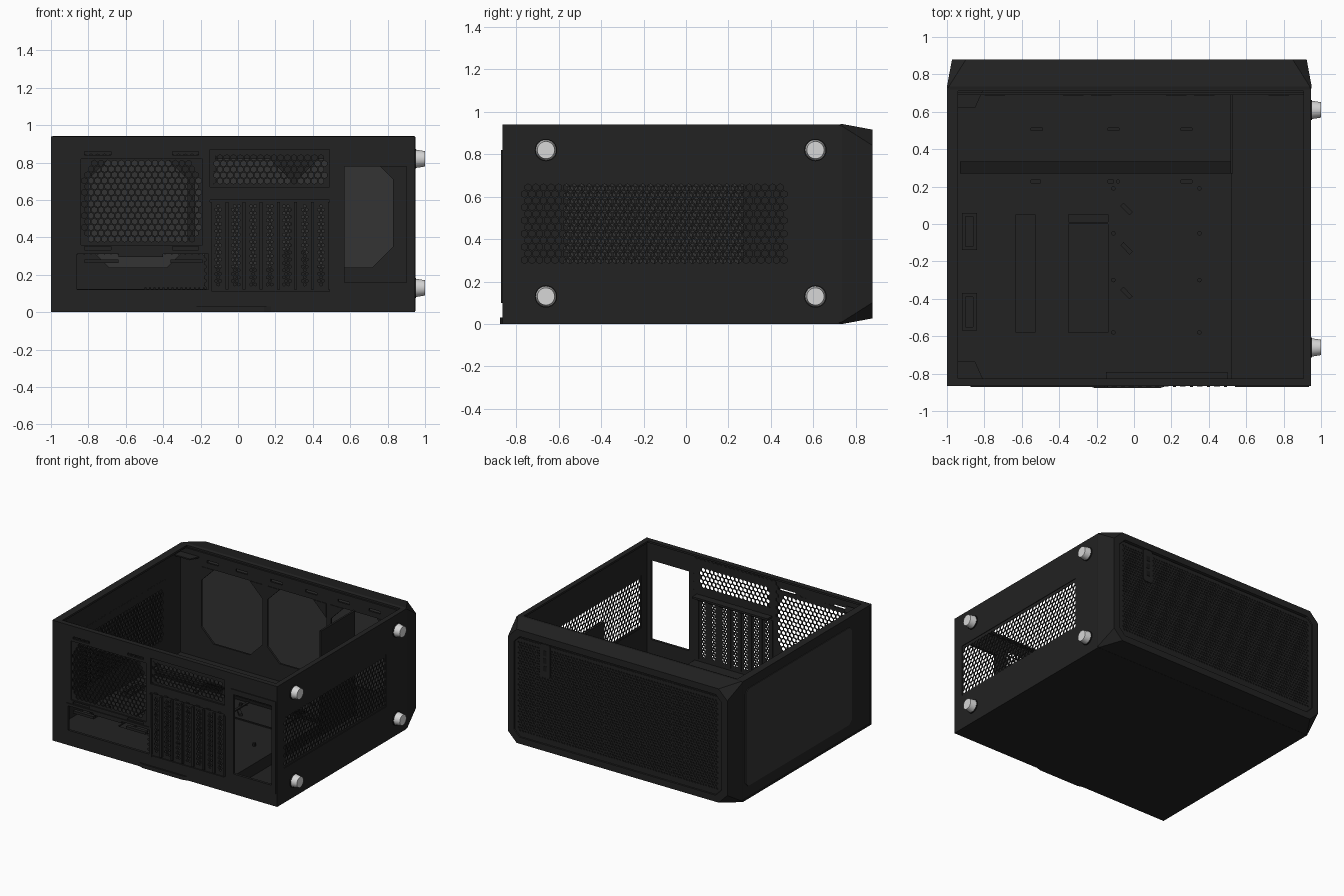
import bpy, bmesh, math
from mathutils import Vector

if "Cube" in bpy.data.objects:
    bpy.data.objects.remove(bpy.data.objects["Cube"])


def material(name, v):
    m = bpy.data.materials.new(name)
    m.diffuse_color = (v, v, v, 1)
    m.use_nodes = True
    m.node_tree.nodes["Principled BSDF"].inputs["Base Color"].default_value = m.diffuse_color
    return m


BLACK = material("black steel", 0.016)
DARK = material("dark backing", 0.009)
FILTER = material("grey filter", 0.034)
FOOT = material("pale foot", 0.68)


def place(axis, u, v, w):
    return {"x": (w, u, v), "y": (u, w, v), "z": (u, v, w)}[axis]


def finish(name, bm, mat):
    bmesh.ops.recalc_face_normals(bm, faces=bm.faces)
    me = bpy.data.meshes.new(name)
    bm.to_mesh(me)
    bm.free()
    me.materials.append(mat)
    ob = bpy.data.objects.new(name, me)
    bpy.context.collection.objects.link(ob)
    return ob


def thicken(bm, axis, th):
    ext = bmesh.ops.extrude_face_region(bm, geom=bm.faces[:], use_keep_orig=True)
    vs = [g for g in ext["geom"] if isinstance(g, bmesh.types.BMVert)]
    bmesh.ops.translate(bm, verts=vs, vec=Vector(place(axis, 0, 0, th)))


def panel(name, axis, pos, th, rect, holes=(), mat=BLACK):
    """Sheet u0,u1,v0,v1 with rectangular holes, thickened along its axis."""
    us = sorted({rect[0], rect[1], *[c for h in holes for c in h[:2]]})
    vs = sorted({rect[2], rect[3], *[c for h in holes for c in h[2:]]})
    bm = bmesh.new()
    grid = [[bm.verts.new(place(axis, u, v, pos)) for v in vs] for u in us]
    for i in range(len(us) - 1):
        for j in range(len(vs) - 1):
            cu, cv = (us[i] + us[i + 1]) / 2, (vs[j] + vs[j + 1]) / 2
            if not any(h[0] < cu < h[1] and h[2] < cv < h[3] for h in holes):
                bm.faces.new((grid[i][j], grid[i + 1][j], grid[i + 1][j + 1], grid[i][j + 1]))
    bmesh.ops.delete(bm, geom=[v for v in bm.verts if not v.link_faces], context="VERTS")
    thicken(bm, axis, th)
    return finish(name, bm, mat)


def box(name, x0, x1, y0, y1, z0, z1, mat=BLACK):
    return panel(name, "z", z0, z1 - z0, (x0, x1, y0, y1), mat=mat)


def poly(name, axis, pos, th, pts, mat=BLACK):
    bm = bmesh.new()
    bm.faces.new([bm.verts.new(place(axis, u, v, pos)) for u, v in pts])
    thicken(bm, axis, th)
    return finish(name, bm, mat)


def chamfered(u0, u1, v0, v1, c):
    return [(u0 + c, v0), (u1 - c, v0), (u1, v0 + c), (u1, v1 - c),
            (u1 - c, v1), (u0 + c, v1), (u0, v1 - c), (u0, v0 + c)]


def grille(name, axis, pos, th, rect, pitch, open_part=0.78, is_hole=None, mat=BLACK):
    """Honeycomb sheet; cells outside the rect or rule stay solid."""
    bm = bmesh.new()
    r = pitch / math.sqrt(3)
    u0, u1, v0, v1 = rect
    ring = [(math.sin(k * math.pi / 3), math.cos(k * math.pi / 3)) for k in range(6)]
    for j in range(-1, int((v1 - v0) / (1.5 * r)) + 2):
        for i in range(-1, int((u1 - u0) / pitch) + 2):
            cu, cv = u0 + (i + 0.5 * (j % 2)) * pitch, v0 + j * 1.5 * r
            outer = [bm.verts.new(place(axis, cu + a * r, cv + b * r, pos)) for a, b in ring]
            h = r * open_part
            inside = u0 + h * .8 < cu < u1 - h * .8 and v0 + h * .8 < cv < v1 - h * .8
            if inside and (is_hole is None or is_hole(cu, cv)):
                inner = [bm.verts.new(place(axis, cu + a * h, cv + b * h, pos)) for a, b in ring]
                for k in range(6):
                    n = (k + 1) % 6
                    bm.faces.new((outer[k], outer[n], inner[n], inner[k]))
            else:
                bm.faces.new(outer)
    bmesh.ops.remove_doubles(bm, verts=bm.verts, dist=0.0005)
    thicken(bm, axis, th)
    return finish(name, bm, mat)


# Solid lower panel with finger grip
box("lower_panel", -1, 0.945, -0.865, 0.73, 0, 0.012)
poly("panel_grip", "z", 0.0, 0.03, [(-0.26, -0.86), (-0.21, -0.877), (0.14, -0.877), (0.19, -0.86)])

# Port wall with vents, slots, power unit opening
fan, upper = (-0.84, -0.19, 0.36, 0.82), (-0.15, 0.49, 0.67, 0.87)
cards, ports, power = (-0.15, 0.49, 0.11, 0.60), (-0.86, -0.155, 0.12, 0.31), (0.57, 0.90, 0.16, 0.78)
slits = [(a, a + 0.14, z, z + 0.018) for a in (-0.82, -0.35) for z in (0.333, 0.84)]
panel("port_wall", "y", -0.865, 0.014, (-1, 0.945, 0.0, 0.94), [fan, upper, cards, ports, power] + slits)
grille("fan_vent", "y", -0.856, 0.006, fan, 0.036,
       is_hole=lambda u, v: abs(u + 0.515) + abs(v - 0.59) < 0.48)
grille("upper_vent", "y", -0.852, 0.006, upper, 0.036)
SLOT = 0.64 / 7
grille("card_covers", "y", -0.856, 0.006, cards, 0.022, 0.62,
       lambda u, v: 0.14 < v < 0.57 and 0.3 < ((u + 0.15) / SLOT) % 1 < 0.72)
for i in range(8):
    x = -0.15 + i * SLOT
    box("card_rib", x - 0.008, x + 0.008, -0.872, -0.845, 0.12, 0.59)
    if i < 7:
        box("card_tab", x + 0.03, x + 0.06, -0.87, -0.80, 0.60, 0.61)
box("card_ledge", -0.15, 0.5, -0.852, -0.79, 0.61, 0.625)
panel("power_frame", "y", -0.871, 0.008, (0.54, 0.935, 0.10, 0.82), [power])
panel("port_frame", "y", -0.871, 0.008, (-0.875, -0.14, 0.10, 0.33), [ports])
for x0, x1, z in ((-0.82, -0.64, 0.262), (-0.36, -0.19, 0.262), (-0.64, -0.40, 0.295)):
    box("port_lip", x0, x1, -0.868, -0.84, z, z + 0.02)

# Foot-side wall and its vent
low = (-0.78, 0.48, 0.27, 0.68)
panel("foot_wall", "x", 0.931, 0.014, (-0.865, 0.73, 0, 0.94), [low])
grille("foot_wall_vent", "x", 0.934, 0.006, low, 0.036)

# Opposite wall, vent and outer filter
side = (-0.58, 0.48, 0.26, 0.70)
panel("filter_wall", "x", -0.995, 0.014, (-0.865, 0.73, 0, 0.94), [side])
grille("filter_wall_vent", "x", -0.986, 0.006, side, 0.036)
poly("outer_filter", "x", -1.0, 0.006, chamfered(-0.62, 0.69, 0.10, 0.86, 0.03), FILTER)

# Open rim around the upper side
panel("upper_rim", "z", 0.925, 0.015, (-1, 0.945, -0.865, 0.73), [(-0.94, 0.905, -0.825, 0.71)])
for y, s in ((0.71, -1), (-0.825, 1)):
    poly("rim_gusset", "z", 0.88, 0.01,
         [(-0.985, y), (-0.81, y), (-0.85, y + s * 0.09), (-0.985, y + s * 0.09)])

# Inner tray with cutouts
tray_holes = [(-0.63, -0.53, -0.58, 0.05), (-0.36, -0.14, -0.58, 0.05)]
tray_holes += [(x, x + 0.06, y, y + 0.014) for x in (-0.55, -0.14, 0.25) for y in (0.50, 0.22)]
panel("inner_tray", "z", 0.09, 0.012, (-0.985, 0.52, -0.85, 0.69), tray_holes)
box("tray_edge", 0.505, 0.52, -0.85, 0.69, 0.01, 0.10)
for x in (-0.53, -0.36):
    box("tray_bar", x, x + 0.01, -0.58, 0.05, 0.10, 0.11)
panel("drive_plates", "z", 0.102, 0.008, (-0.5, 0.34, 0.0, 0.38),
      [(-0.49, -0.11, 0.01, 0.37), (-0.09, 0.33, 0.01, 0.37)])
for x in (-0.11, 0.35):
    for y in (-0.58, -0.3, -0.05, 0.19):
        bpy.ops.mesh.primitive_cylinder_add(vertices=8, radius=0.012, depth=0.03, location=(x, y, 0.112))
        ob = bpy.context.object
        ob.name = "standoff"
        ob.data.materials.append(BLACK)
for y in (-0.37, -0.13, 0.08):
    ob = box("cable_loop", -0.035, 0.035, -0.012, 0.012, 0, 0.02)
    ob.location, ob.rotation_euler = (-0.04, y, 0.10), (0, 0, -0.8)
for y in (-0.47, -0.04):
    panel("wall_clip", "z", 0.102, 0.02, (-0.92, -0.84, y - 0.1, y + 0.1), [(-0.90, -0.86, y - 0.08, y + 0.08)])

# Ribbed cable strip and drive screen
box("cable_strip", -0.93, 0.52, 0.27, 0.335, 0.10, 0.125, DARK)
for i in range(36):
    x = -0.5 + i * 0.024
    box("cable_rib", x, x + 0.01, 0.275, 0.33, 0.125, 0.132, DARK)
box("drive_screen", 0.515, 0.53, 0.27, 0.69, 0.01, 0.83)

# Inner fan wall with three eight-sided openings
fans = [(-0.80, -0.27, 0.24, 0.82), (-0.23, 0.28, 0.24, 0.82), (0.32, 0.83, 0.24, 0.82)]
wall_slots = [(x, x + 0.10, 0.86, 0.88) for x in (-0.75, -0.5, -0.2, 0.1, 0.38, 0.65)]
panel("fan_wall", "y", 0.69, 0.014, (-0.985, 0.935, 0.01, 0.93), fans + wall_slots)
C = 0.11
for u0, u1, v0, v1 in fans:
    for u, du in ((u0, C), (u1, -C)):
        for v, dv in ((v0, C), (v1, -C)):
            poly("fan_corner", "y", 0.686, 0.016, [(u, v), (u + du, v), (u, v + dv)])

# Tapered face shell with recessed front
rings = [(0.72, 0.0, 0.004), (0.735, -0.003, 0.01), (0.88, 0.024, 0.075), (0.88, 0.075, 0.05), (0.862, 0.08, 0.05)]
bm = bmesh.new()
loops = []
for y, inset, cut in rings:
    pts = chamfered(-0.997 + inset, 0.947 - inset, 0.003 + inset, 0.94 - inset, cut)
    loops.append([bm.verts.new((u, y, v)) for u, v in pts])
for a, b in zip(loops, loops[1:]):
    for k in range(8):
        n = (k + 1) % 8
        bm.faces.new((a[k], a[n], b[n], b[k]))
bm.faces.new(loops[-1])
finish("face_shell", bm, BLACK)
face = (-0.92, 0.865, 0.085, 0.858)
grille("face_mesh", "y", 0.866, 0.006, (-0.895, 0.84, 0.11, 0.835), 0.024, 0.6)
box("face_backing", face[0], face[1], 0.862, 0.865, face[2], face[3], DARK)
box("face_filter", -0.92, 0.87, 0.845, 0.852, 0.08, 0.86, FILTER)

# Switch strip on the face
poly("switch_strip", "y", 0.87, 0.008, chamfered(0.56, 0.65, 0.60, 0.86, 0.015))
for z in (0.65, 0.71, 0.77):
    box("switch_port", 0.59, 0.62, 0.876, 0.88, z, z + 0.04, DARK)

# Four tapered feet with dark collars
for y in (-0.66, 0.61):
    for z in (0.13, 0.82):
        for name, r1, r2, x, d, mat in (("foot_collar", 0.053, 0.053, 0.948, 0.01, BLACK),
                                        ("foot", 0.050, 0.041, 0.972, 0.056, FOOT)):
            bpy.ops.mesh.primitive_cone_add(vertices=24, radius1=r1, radius2=r2, depth=d,
                                            location=(x, y, z), rotation=(0, math.pi / 2, 0))
            ob = bpy.context.object
            ob.name = name
            ob.data.materials.append(mat)
            bpy.ops.object.shade_smooth_by_angle()
